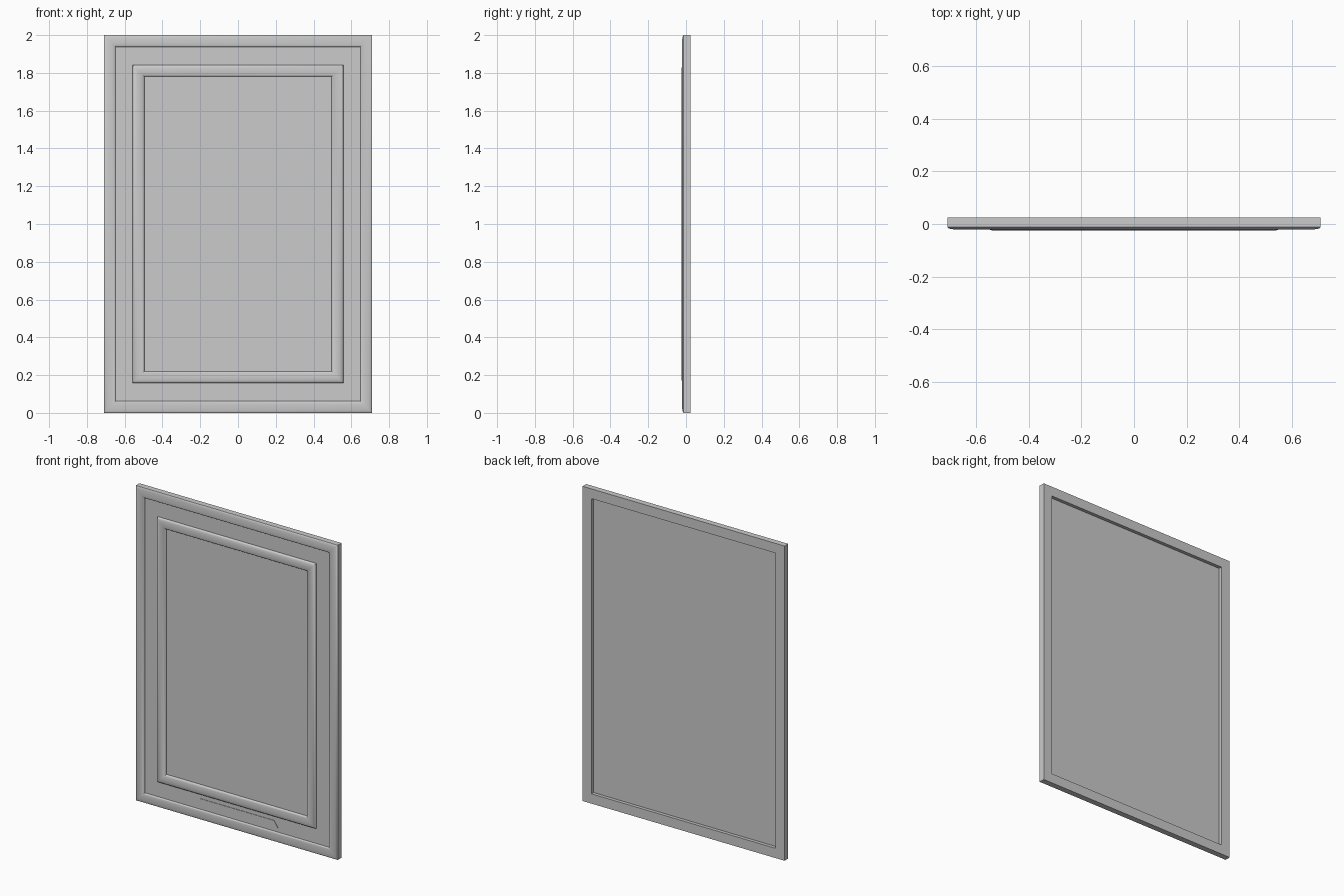
import bpy, bmesh, math

if "Cube" in bpy.data.objects:
    bpy.data.objects.remove(bpy.data.objects["Cube"])

ZC = 1.0  # height of the centre of the frame


def finish(name, bm):
    bmesh.ops.recalc_face_normals(bm, faces=bm.faces)
    me = bpy.data.meshes.new(name)
    bm.to_mesh(me)
    bm.free()
    ob = bpy.data.objects.new(name, me)
    bpy.context.collection.objects.link(ob)
    return ob


def mitred_frame(name, hw, hh, profile):
    """Sweep a closed (inset, y) profile around a rectangle with mitred corners."""
    bm = bmesh.new()
    corners = [(-1, -1), (1, -1), (1, 1), (-1, 1)]
    rings = [[bm.verts.new((sx * (hw - d), y, ZC + sz * (hh - d))) for d, y in profile]
             for sx, sz in corners]
    n = len(profile)
    for i in range(4):
        a, b = rings[i], rings[(i + 1) % 4]
        for j in range(n):
            k = (j + 1) % n
            bm.faces.new((a[j], a[k], b[k], b[j]))
    for i in range(4):  # keep the mitre lines crisp
        for j in range(n):
            e = bm.edges.get((rings[i][j], rings[(i + 1) % 4][j]))
            e.smooth = True
    ob = finish(name, bm)
    bpy.ops.object.select_all(action='DESELECT')
    ob.select_set(True)
    bpy.context.view_layer.objects.active = ob
    bpy.ops.object.shade_smooth_by_angle(angle=math.radians(35))
    return ob


def prism(name, outline, y_front, y_back):
    """Extrude an (x, z) outline between two depths."""
    bm = bmesh.new()
    f = bm.faces.new([bm.verts.new((x, y_front, z)) for x, z in outline])
    ext = bmesh.ops.extrude_face_region(bm, geom=[f], use_keep_orig=True)
    for v in ext['geom']:
        if isinstance(v, bmesh.types.BMVert):
            v.co.y = y_back
    return finish(name, bm)


def arch(width, y_edge, y_inner, y_peak, peak, steps=8):
    """Rounded moulding front: rises from the outer edge to a peak, then falls."""
    pts = []
    for i in range(steps + 1):
        t = math.pi * i / steps
        d = peak * (1 - math.cos(t)) if t <= math.pi / 2 else peak - (width - peak) * math.cos(t)
        base = y_edge if t <= math.pi / 2 else y_inner
        pts.append((d, base + (y_peak - base) * math.sin(t)))
    return pts


# outer moulding, with a square rebate behind
mitred_frame("outer_frame", 0.71, 1.0,
             [(0, 0.025)] + arch(0.062, -0.012, -0.013, -0.021, 0.038) + [(0.062, 0.025)])

# inner moulding, standing on the mount board
mitred_frame("inner_frame", 0.558, 0.842,
             [(0, -0.006)] + arch(0.062, -0.012, -0.013, -0.025, 0.028) + [(0.062, -0.006)])

# flat board closing the frame, recessed at front and back
w, h = 0.655, 0.945
prism("mount_board", [(-w, ZC - h), (w, ZC - h), (w, ZC + h), (-w, ZC + h)], -0.008, 0.003)

# thin tapered plaque below the inner frame
prism("plaque", [(-0.288, 0.09), (0.288, 0.09), (0.26, 0.13), (-0.26, 0.13)], -0.011, -0.006)
